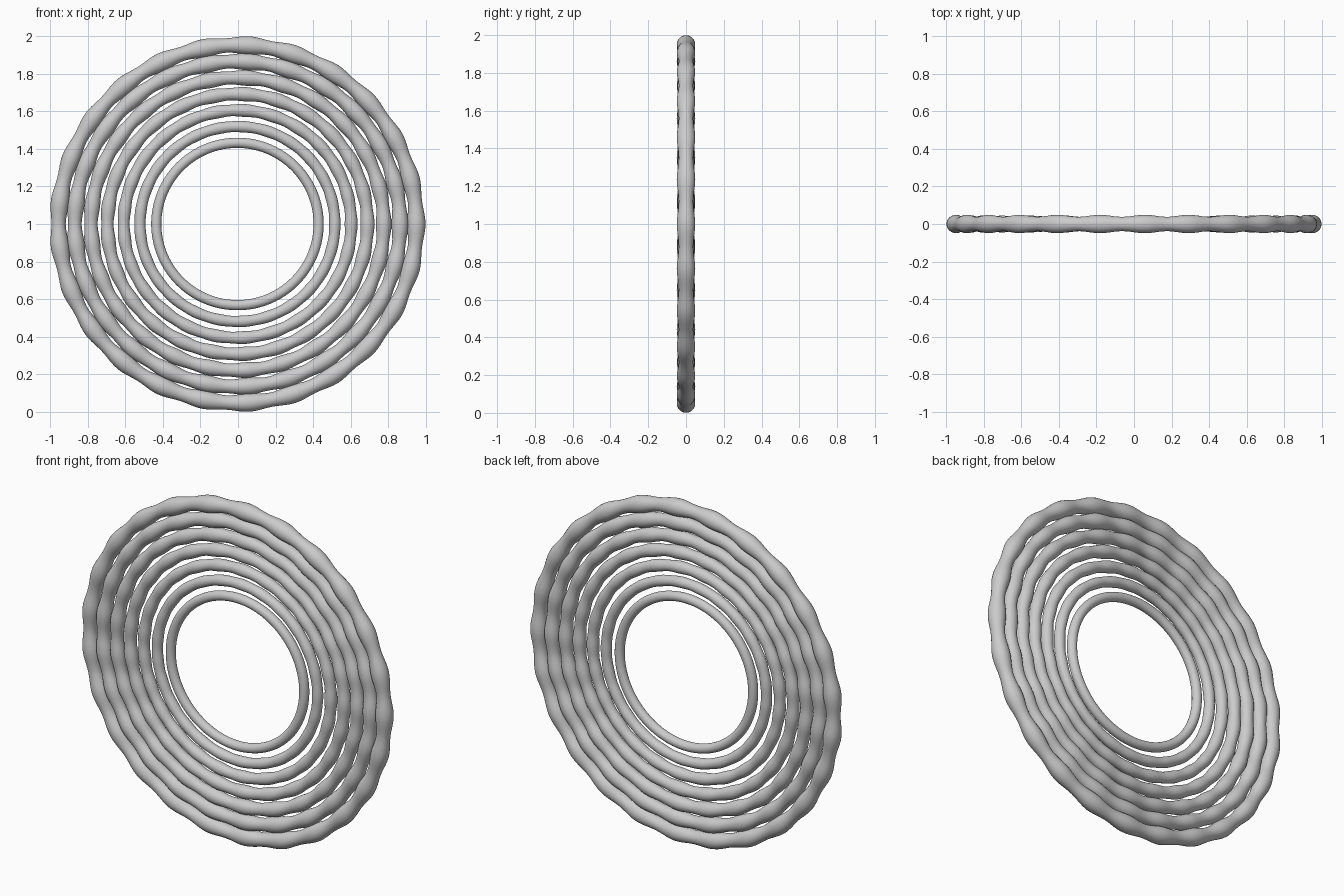
import bpy, bmesh, math

if "Cube" in bpy.data.objects:
    bpy.data.objects.remove(bpy.data.objects["Cube"])

RINGS, SEGS, SIDES, BUMPS = 7, 250, 24, 25


def rippled_ring(name, radius, tube, ripple):
    # Upright torus whose tube thickness swells in regular bumps
    bm = bmesh.new()
    loops = []
    for i in range(SEGS):
        a = 2 * math.pi * i / SEGS
        t = tube + ripple * math.cos(BUMPS * a)
        loop = []
        for j in range(SIDES):
            b = 2 * math.pi * j / SIDES
            r = radius + t * math.cos(b)
            loop.append(bm.verts.new((r * math.cos(a), t * math.sin(b), r * math.sin(a))))
        loops.append(loop)
    for i in range(SEGS):
        p, q = loops[i], loops[(i + 1) % SEGS]
        for j in range(SIDES):
            k = (j + 1) % SIDES
            f = bm.faces.new((p[j], p[k], q[k], q[j]))
            f.smooth = True
    bmesh.ops.recalc_face_normals(bm, faces=bm.faces)
    mesh = bpy.data.meshes.new(name)
    bm.to_mesh(mesh)
    bm.free()
    obj = bpy.data.objects.new(name, mesh)
    obj.location = (-0.003, 0, 1.0)
    bpy.context.collection.objects.link(obj)
    return obj


# Concentric rings, thicker and more rippled towards the outside
for n in range(RINGS):
    f = n / (RINGS - 1)
    rippled_ring(f"ring_{n + 1}", 0.432 + 0.520 * f, 0.027 + 0.0165 * f, 0.0055 * f)
